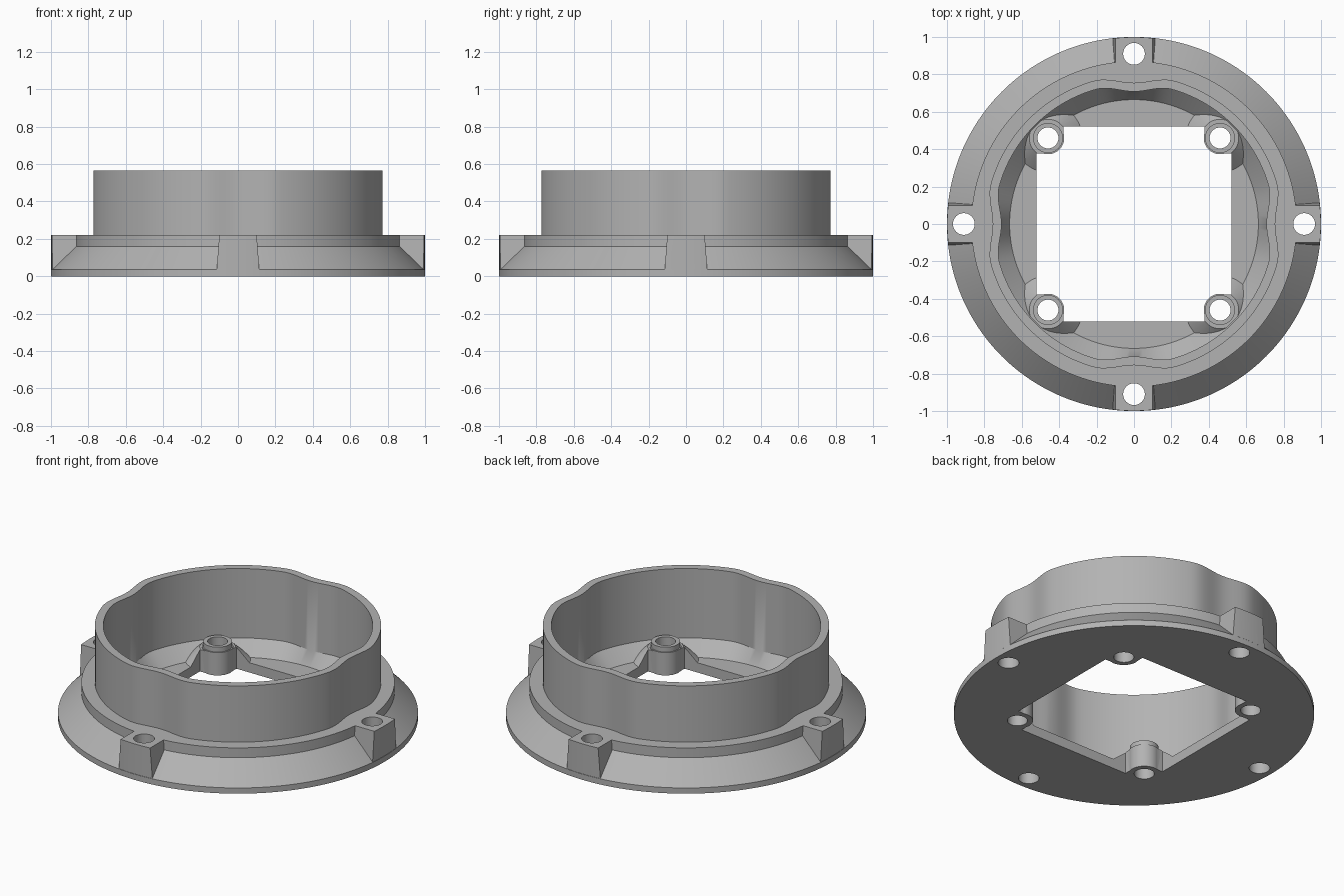
import bpy, bmesh
from math import cos, sin, pi, radians
from mathutils import Matrix

cube = bpy.data.objects.get("Cube")
if cube:
    bpy.data.objects.remove(cube, do_unlink=True)

grey = bpy.data.materials.new("plain_grey")
grey.use_nodes = True
colour = (0.45, 0.45, 0.45, 1)
grey.diffuse_color = colour
grey.node_tree.nodes["Principled BSDF"].inputs["Base Color"].default_value = colour

SEGMENTS = 192
QUARTERS = [i * pi / 2 for i in range(4)]


def make_object(name, bm):
    bmesh.ops.recalc_face_normals(bm, faces=bm.faces)
    mesh = bpy.data.meshes.new(name)
    bm.to_mesh(mesh)
    bm.free()
    mesh.materials.append(grey)
    obj = bpy.data.objects.new(name, mesh)
    bpy.context.collection.objects.link(obj)
    return obj


def cone(name, x, y, z0, z1, r0, r1, segments=48):
    bm = bmesh.new()
    place = Matrix.Translation((x, y, (z0 + z1) / 2))
    bmesh.ops.create_cone(bm, cap_ends=True, segments=segments, radius1=r0,
                          radius2=r1, depth=z1 - z0, matrix=place)
    return make_object(name, bm)


def box(name, half_x, half_y):
    bm = bmesh.new()
    bmesh.ops.create_cube(bm, size=2, matrix=Matrix.Diagonal((half_x, half_y, 0.4, 1)))
    return make_object(name, bm)


def combine(target, other, operation):
    """Apply a boolean and discard the helper."""
    mod = target.modifiers.new(operation.lower(), "BOOLEAN")
    mod.operation = operation
    mod.solver = "EXACT"
    mod.object = other
    bpy.context.view_layer.objects.active = target
    bpy.ops.object.modifier_apply(modifier=mod.name)
    bpy.data.objects.remove(other, do_unlink=True)


def wall_radius(base, angle):
    """Round wall with a soft dent on each axis."""
    off = (angle + pi / 4) % (pi / 2) - pi / 4
    half = radians(16)
    return base - 0.04 * cos(off / half * pi / 2) ** 2 if abs(off) < half else base


# Flange, wall and floor as one swept profile: radius, height, dented
profile = [(1, 0, False), (1, 0.035, False), (0.87, 0.16, False), (0.87, 0.22, False),
           (0.795, 0.22, True), (0.795, 0.565, True), (0.748, 0.565, True),
           (0.748, 0.14, True), (0.665, 0.06, False), (0.4, 0.06, False), (0.4, 0, False)]
bm = bmesh.new()
rings = []
for radius, z, dented in profile:
    ring = []
    for i in range(SEGMENTS):
        a = 2 * pi * i / SEGMENTS
        r = wall_radius(radius, a) if dented else radius
        ring.append(bm.verts.new((r * cos(a), r * sin(a), z)))
    rings.append(ring)
for k, lower in enumerate(rings):
    upper = rings[(k + 1) % len(rings)]
    for i in range(SEGMENTS):
        j = (i + 1) % SEGMENTS
        bm.faces.new((lower[i], lower[j], upper[j], upper[i]))
body = make_object("mounting_ring", bm)

# Four screw ears, flared towards the foot and trimmed to the flange
for a in QUARTERS:
    bm = bmesh.new()
    bmesh.ops.create_cube(bm, size=1)
    for v in bm.verts:
        top = v.co.z > 0
        v.co.x = 0.81 if v.co.x < 0 else 1.1
        v.co.y *= 0.2 if top else 0.23
        v.co.z = 0.22 if top else 0.02
    bmesh.ops.rotate(bm, verts=bm.verts, matrix=Matrix.Rotation(a, 3, "Z"))
    ear = make_object("screw_ear", bm)
    trim = cone("ear_trim", 0, 0, -0.2, 0.4, 0.999, 0.999, SEGMENTS)
    combine(ear, trim, "INTERSECT")
    combine(body, ear, "UNION")

# Sloped pads around the corner posts
corners = [(0.46 * sx, 0.46 * sy) for sx in (-1, 1) for sy in (-1, 1)]
for x, y in corners:
    combine(body, cone("post_pad", x, y, 0.04, 0.135, 0.205, 0.1), "UNION")

# Square opening with stepped corners
for hx, hy in ((0.522, 0.376), (0.376, 0.522), (0.46, 0.46)):
    combine(body, box("opening_cutter", hx, hy), "DIFFERENCE")

# Corner posts with a narrower collar, bored through
for x, y in corners:
    combine(body, cone("post", x, y, 0, 0.14, 0.087, 0.087), "UNION")
    combine(body, cone("post_collar", x, y, 0.1, 0.17, 0.08, 0.08), "UNION")
    combine(body, cone("post_bore", x, y, -0.1, 0.3, 0.056, 0.056), "DIFFERENCE")

# Screw holes through the ears
for a in QUARTERS:
    hole = cone("ear_bore", 0.91 * cos(a), 0.91 * sin(a), -0.1, 0.4, 0.058, 0.058)
    combine(body, hole, "DIFFERENCE")

bpy.ops.object.select_all(action="DESELECT")
body.select_set(True)
bpy.context.view_layer.objects.active = body
bpy.ops.object.shade_smooth_by_angle(angle=radians(30))
